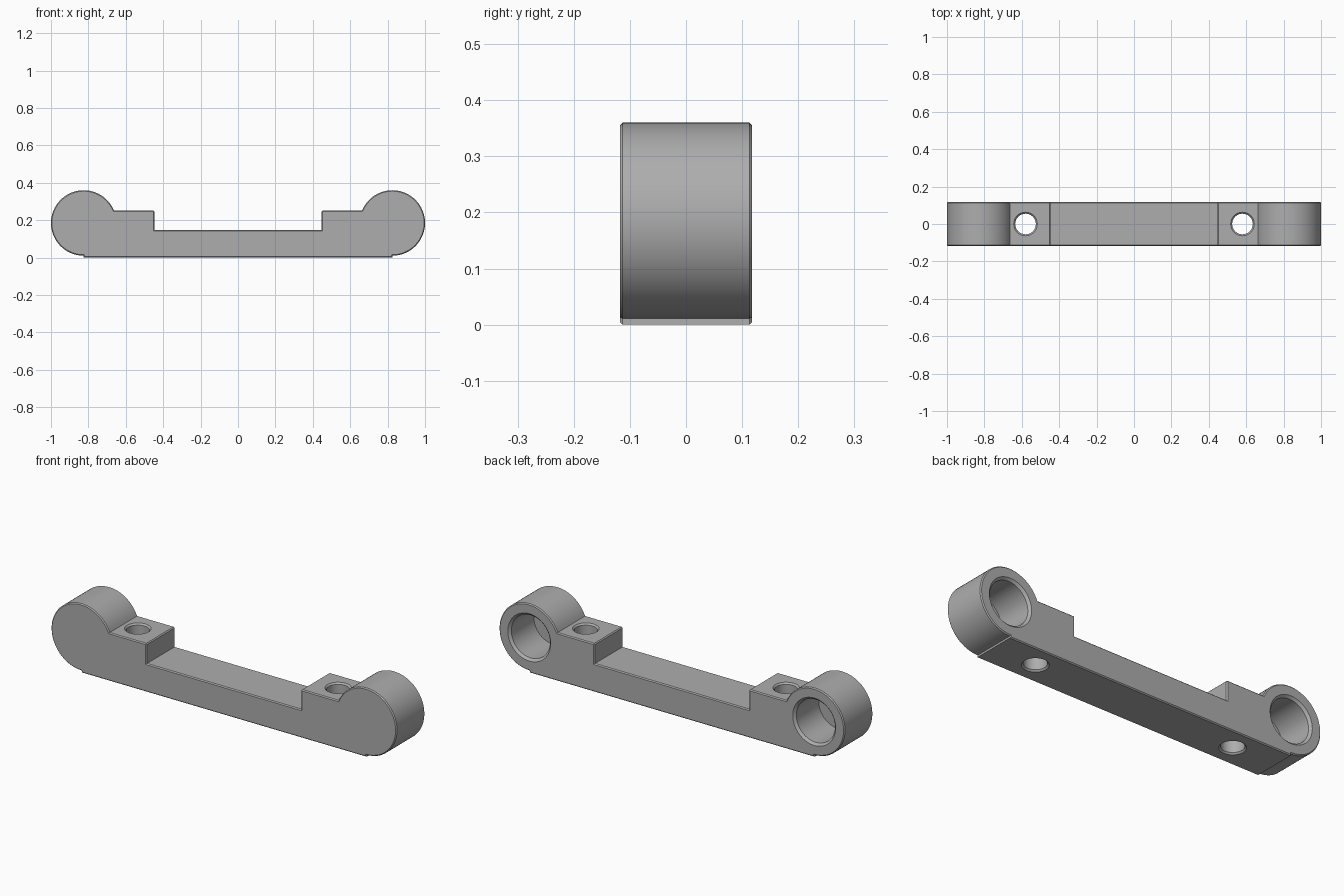
import bpy, bmesh
from math import sin, cos, asin, pi

cube = bpy.data.objects.get("Cube")
if cube:
    bpy.data.objects.remove(cube)

HALF_DEPTH, END_X, END_Z, END_R = 0.118, 0.825, 0.185, 0.175
STEP_X, STEP_Z, BAR_Z, CHAMFER = 0.447, 0.252, 0.148, 0.006

grey = bpy.data.materials.new("plain grey")
grey.use_nodes = True
colour = (0.42, 0.42, 0.42, 1)
grey.diffuse_color = colour
grey.node_tree.nodes["Principled BSDF"].inputs["Base Color"].default_value = colour


def make_object(name, bm):
    bmesh.ops.recalc_face_normals(bm, faces=bm.faces)
    mesh = bpy.data.meshes.new(name)
    bm.to_mesh(mesh)
    bm.free()
    mesh.materials.append(grey)
    obj = bpy.data.objects.new(name, mesh)
    bpy.context.collection.objects.link(obj)
    return obj


def turned_cutter(name, rings, place, sides=64):
    """Stack of (radius, height) rings; place maps local coordinates to the model."""
    bm = bmesh.new()
    loops = [[bm.verts.new(place(r * cos(2 * pi * i / sides), r * sin(2 * pi * i / sides), h))
              for i in range(sides)] for r, h in rings]
    for a, b in zip(loops, loops[1:]):
        for i in range(sides):
            j = (i + 1) % sides
            bm.faces.new((a[i], a[j], b[j], b[i]))
    bm.faces.new(loops[0])
    bm.faces.new(loops[-1])
    obj = make_object(name, bm)
    obj.hide_render = True
    return obj


# Half outline: foot, round end, raised pad, step down to the bar
sweep = 1.5 * pi - asin((STEP_Z - END_Z) / END_R)
half = [(END_X, 0)]
for i in range(49):
    a = -pi / 2 + sweep * i / 48
    half.append((END_X + END_R * cos(a), END_Z + END_R * sin(a)))
half += [(STEP_X, STEP_Z), (STEP_X, BAR_Z)]
outline = half + [(-x, z) for x, z in reversed(half)]

# Extruded body with chamfered front, back and pad edges
bm = bmesh.new()
front = bm.faces.new([bm.verts.new((x, -HALF_DEPTH, z)) for x, z in outline])
result = bmesh.ops.extrude_face_region(bm, geom=[front], use_keep_orig=True)
bmesh.ops.translate(bm, vec=(0, 2 * HALF_DEPTH, 0),
                    verts=[g for g in result["geom"] if isinstance(g, bmesh.types.BMVert)])
bmesh.ops.recalc_face_normals(bm, faces=bm.faces)


def chamfered(edge):
    a, b = (v.co for v in edge.verts)
    pad_edge = abs(abs(a.x) - STEP_X) < 0.001 and abs(a.z - STEP_Z) < 0.001
    return abs(a.y - b.y) < 0.001 or pad_edge


bmesh.ops.bevel(bm, geom=[e for e in bm.edges if chamfered(e)], offset=CHAMFER,
                offset_type='OFFSET', segments=1, affect='EDGES', clamp_overlap=True)
body = make_object("mounting_bar", bm)

# Blind bores in the back of the ends, and screw holes through the pads
cutters = []
for side, s in (("left", 1), ("right", -1)):
    cutters.append(turned_cutter(
        side + "_bore_cutter",
        [(0.112, -0.08), (0.112, HALF_DEPTH - 0.012), (0.124, HALF_DEPTH), (0.124, 0.2)],
        lambda u, v, h: (s * END_X + u, h, END_Z + v)))
    cutters.append(turned_cutter(
        side + "_screw_cutter",
        [(0.063, -0.1), (0.063, 0), (0.055, 0.008), (0.055, STEP_Z - 0.008),
         (0.063, STEP_Z), (0.063, 0.4)],
        lambda u, v, h: (s * 0.58 + u, v, h)))

bpy.context.view_layer.objects.active = body
body.select_set(True)
for cutter in cutters:
    mod = body.modifiers.new(cutter.name, 'BOOLEAN')
    mod.operation = 'DIFFERENCE'
    mod.solver = 'EXACT'
    mod.object = cutter
    bpy.ops.object.modifier_apply(modifier=mod.name)
for cutter in cutters:
    bpy.data.objects.remove(cutter)

bpy.ops.object.select_all(action='DESELECT')
body.select_set(True)
bpy.ops.object.shade_smooth_by_angle(angle=0.5)
